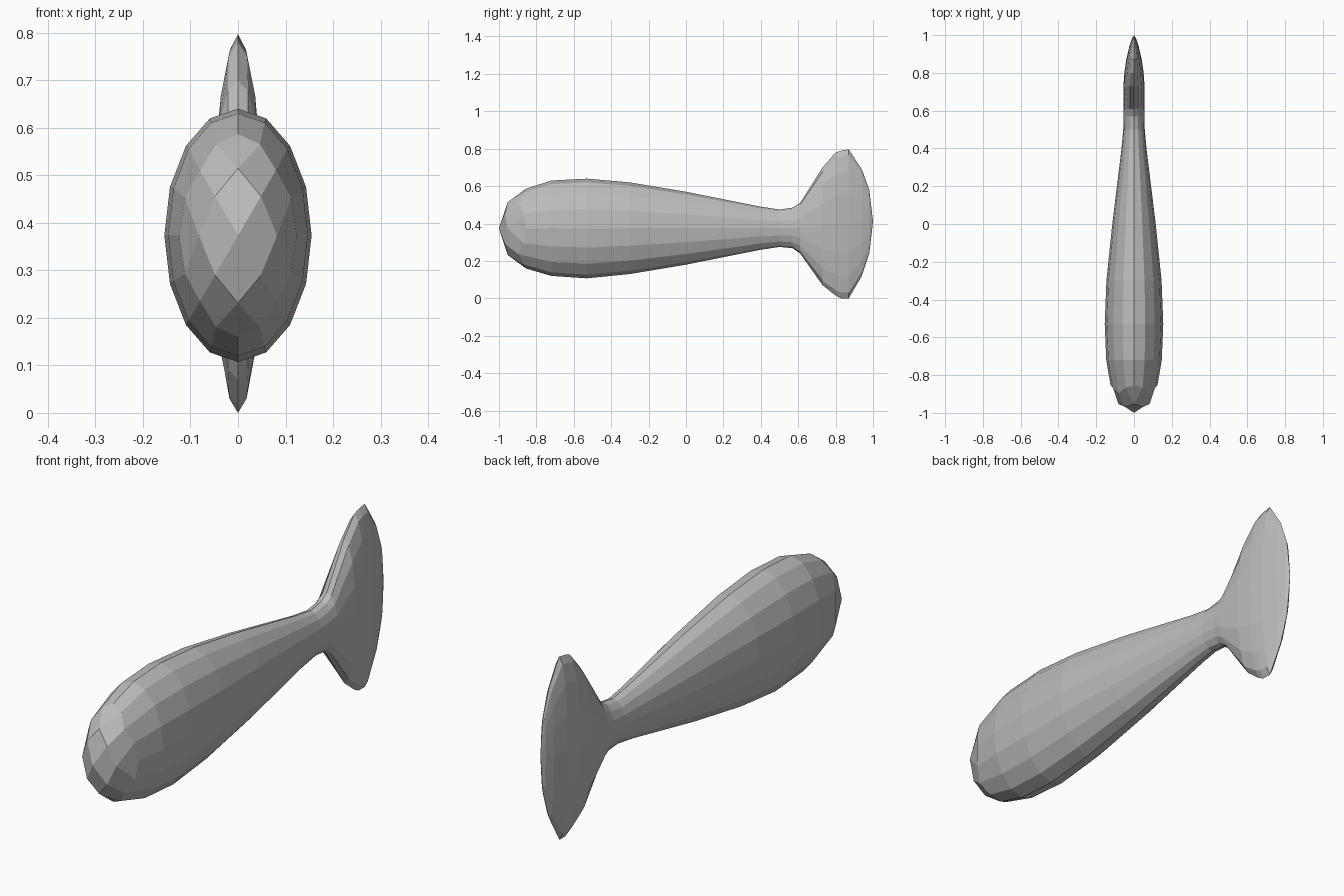
import bpy
import bmesh
from math import sin, cos, pi

cube = bpy.data.objects.get("Cube")
if cube:
    bpy.data.objects.remove(cube, do_unlink=True)

SIDES = 16

# Sections from belly to tail edge: y, half width, bottom z, top z
SECTIONS = [
    (-0.72, 0.147, 0.12, 0.63), (-0.53, 0.155, 0.107, 0.64),
    (-0.30, 0.146, 0.13, 0.62), (0.0, 0.115, 0.18, 0.57),
    (0.40, 0.066, 0.26, 0.49), (0.50, 0.057, 0.275, 0.475),
    (0.57, 0.055, 0.268, 0.485), (0.61, 0.056, 0.24, 0.51),
    (0.73, 0.056, 0.07, 0.70), (0.80, 0.051, 0.015, 0.78),
    (0.83, 0.047, 0.0, 0.79), (0.87, 0.041, 0.0, 0.797),
    (0.94, 0.025, 0.12, 0.69), (0.98, 0.012, 0.24, 0.58),
]

bm = bmesh.new()


def ring_point(k, count, y, w, bottom, top):
    a = 2 * pi * k / count
    mid, h = (top + bottom) / 2, (top - bottom) / 2
    return bm.verts.new((w * sin(a), y, mid + h * cos(a)))


def nose_vert(i, j):
    """Rounded nose grid, turned so its corners lie on the ellipse axes."""
    level = max(abs(i), abs(j))
    if level == 0:
        return bm.verts.new((0, -1, 0.373))
    # walk the square ring clockwise from the (level, level) corner
    if j == level and i > -level:
        k = level - i
    elif i == -level and j > -level:
        k = 3 * level - j
    elif j == -level and i < level:
        k = 5 * level + i
    else:
        k = 7 * level + j
    corner = abs(cos(4 * pi * k / (8 * level))) if level > 1 else (k + 1) % 2
    if level == 1:
        r, y = (0.53, -0.953) if corner else (0.44, -0.968)
    else:
        r, y = 0.73 + 0.07 * corner, -0.895 + 0.04 * corner
    return ring_point(k, 8 * level, y, 0.155 * r, 0.373 - 0.267 * r, 0.373 + 0.267 * r), k


# Nose cap
grid, rim = {}, {}
for i in range(-2, 3):
    for j in range(-2, 3):
        made = nose_vert(i, j)
        if isinstance(made, tuple):
            grid[i, j] = made[0]
            if max(abs(i), abs(j)) == 2:
                rim[made[1] % SIDES] = made[0]
        else:
            grid[i, j] = made
for i in range(-2, 2):
    for j in range(-2, 2):
        bm.faces.new([grid[i, j], grid[i + 1, j], grid[i + 1, j + 1], grid[i, j + 1]])

# Body, neck and flat tail
previous = [rim[k] for k in range(SIDES)]
for section in SECTIONS:
    ring = [ring_point(k, SIDES, *section) for k in range(SIDES)]
    for k in range(SIDES):
        n = (k + 1) % SIDES
        bm.faces.new([previous[k], previous[n], ring[n], ring[k]])
    previous = ring

# Tail rear edge
tip = bm.verts.new((0, 1, 0.41))
for k in range(SIDES):
    bm.faces.new([previous[k], previous[(k + 1) % SIDES], tip])

bmesh.ops.recalc_face_normals(bm, faces=bm.faces)
mesh = bpy.data.meshes.new("body_with_tail")
bm.to_mesh(mesh)
bm.free()

# Single grey colour
grey = bpy.data.materials.new("grey")
grey.use_nodes = True
colour = (0.5, 0.5, 0.5, 1)
grey.diffuse_color = colour
grey.node_tree.nodes["Principled BSDF"].inputs["Base Color"].default_value = colour
mesh.materials.append(grey)

body = bpy.data.objects.new("body_with_tail", mesh)
bpy.context.collection.objects.link(body)
